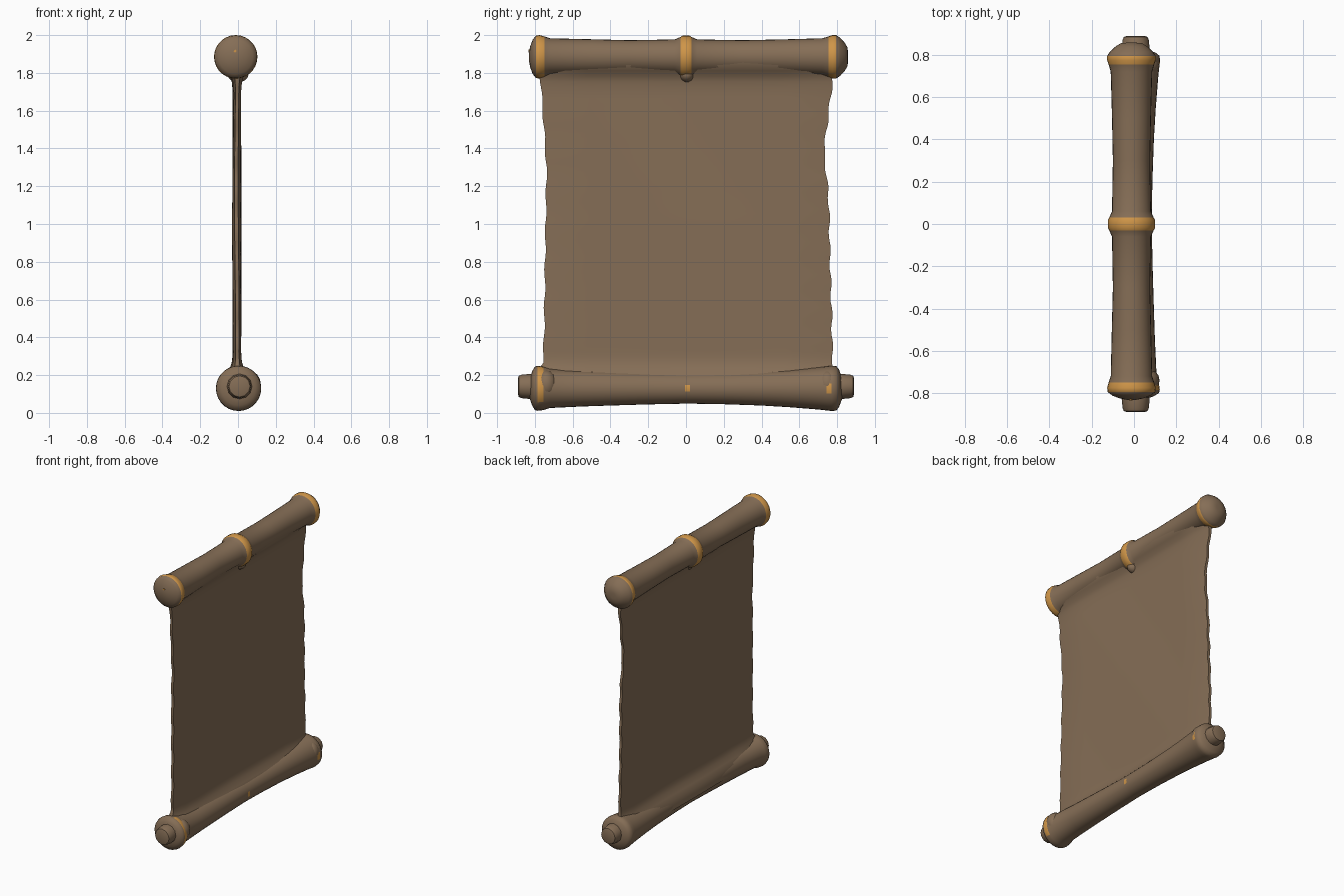
import bpy, bmesh, math
from math import sin, cos, pi

cube = bpy.data.objects.get("Cube")
if cube:
    bpy.data.objects.remove(cube)


def material(name, rgb):
    m = bpy.data.materials.new(name)
    m.use_nodes = True
    m.diffuse_color = (*rgb, 1)
    bsdf = m.node_tree.nodes["Principled BSDF"]
    bsdf.inputs["Base Color"].default_value = (*rgb, 1)
    bsdf.inputs["Roughness"].default_value = 0.8
    return m


BROWN = material("parchment brown", (0.235, 0.155, 0.093))
GOLD = material("band gold", (0.62, 0.30, 0.065))


def loft(name, rings, is_gold=None):
    """Skin a list of closed rings, cap the ends, colour faces by a rule."""
    bm = bmesh.new()
    loops = [[bm.verts.new(p) for p in ring] for ring in rings]
    n = len(loops[0])
    for a, b in zip(loops, loops[1:]):
        for i in range(n):
            j = (i + 1) % n
            bm.faces.new((a[i], a[j], b[j], b[i]))
    bm.faces.new(loops[0])
    bm.faces.new(loops[-1])
    bmesh.ops.recalc_face_normals(bm, faces=bm.faces)
    if is_gold:
        for f in bm.faces:
            f.material_index = int(is_gold(f.calc_center_median()))
    mesh = bpy.data.meshes.new(name)
    bm.to_mesh(mesh)
    bm.free()
    mesh.materials.append(BROWN)
    mesh.materials.append(GOLD)
    obj = bpy.data.objects.new(name, mesh)
    bpy.context.collection.objects.link(obj)
    bpy.ops.object.select_all(action="DESELECT")
    obj.select_set(True)
    bpy.context.view_layer.objects.active = obj
    bpy.ops.object.shade_smooth_by_angle(angle=math.radians(50))
    return obj


def roller(name, x, z, profile, is_gold=None, sides=28):
    """Lathe (y, radius) pairs around an axis along y."""
    rings = [[(x + r * cos(2 * pi * i / sides), y, z + r * sin(2 * pi * i / sides))
              for i in range(sides)] for y, r in profile]
    return loft(name, rings, is_gold)


def interp(points, t):
    for (a, va), (b, vb) in zip(points, points[1:]):
        if t <= b:
            return va + (vb - va) * max(0, (t - a) / (b - a))
    return points[-1][1]


# Top roller with domed ends and three bands
top_profile = [(-.832, .02), (-.825, .055), (-.812, .09), (-.795, .112), (-.775, .115),
               (-.75, .108), (-.72, .098), (-.5, .093), (-.3, .088), (-.06, .092),
               (-.03, .105), (-.018, .112), (.018, .112), (.03, .105), (.06, .092),
               (.3, .088), (.5, .092), (.72, .098), (.755, .108), (.775, .115),
               (.795, .115), (.815, .102), (.84, .075), (.855, .05), (.858, .02)]


def top_gold(c):
    return -.795 < c.y < -.75 or abs(c.y) < .029 or .755 < c.y < .795


roller("top_roller", -.012, 1.885, top_profile, top_gold)

# Small gold fleck on the front end of the top roller
roller("end_fleck", -.015, 1.915, [(-.835, .008), (-.825, .008)], lambda c: True, 4)

# Knot below the middle band
bpy.ops.mesh.primitive_uv_sphere_add(segments=16, ring_count=8, radius=1, location=(0, .005, 1.79))
knot = bpy.context.object
knot.name = "middle_knot"
knot.scale = (.055, .04, .04)
knot.data.materials.append(BROWN)
bpy.ops.object.shade_smooth()

# Bottom roller, waisted in the middle, with worn gold patches
bottom_profile = [(-.825, .06), (-.815, .09), (-.8, .115), (-.785, .119), (-.755, .115),
                  (-.72, .104), (-.55, .096), (-.4, .091), (-.2, .085), (-.005, .081),
                  (.02, .081), (.2, .084), (.4, .091), (.55, .1), (.7, .112),
                  (.745, .117), (.77, .12), (.795, .118), (.81, .1), (.825, .06)]


def bottom_gold(c):
    x, z = c.x, c.z - .13
    if -.785 < c.y < -.755:
        return x > .03 and z > -.08
    patch = abs(z) < .025 and (-.005 < c.y < .02 or (.745 < c.y < .77 and x > 0))
    return patch


roller("bottom_roller", .003, .13, bottom_profile, bottom_gold)

# End knobs of the bottom rod
for side, label in ((-1, "front"), (1, "back")):
    knob = [(side * y, r) for y, r in ((.78, .068), (.83, .066), (.87, .062), (.885, .056), (.89, .04))]
    roller(label + "_knob", .008, .14, knob, sides=12)

# Bulges where the sheet's edge rolls into the bottom roller
for y, label in ((-.74, "front"), (.75, "back")):
    bpy.ops.mesh.primitive_uv_sphere_add(segments=16, ring_count=8, radius=1, location=(.055, y, .15))
    bulge = bpy.context.object
    bulge.name = label + "_roll_bulge"
    bulge.scale = (.066, .06, .075)
    bulge.data.materials.append(BROWN)
    bpy.ops.object.shade_smooth()

# Hanging sheet: flares into both rollers, with ragged side edges
front_edge = [(.1, -.8), (.23, -.785), (.27, -.755), (.5, -.75), (.9, -.745),
              (1.3, -.738), (1.55, -.755), (1.78, -.772), (1.9, -.775)]
back_edge = [(.1, .79), (.3, .775), (.5, .772), (.8, .763), (1.1, .757), (1.25, .745),
             (1.38, .73), (1.48, .742), (1.6, .757), (1.72, .772), (1.9, .785)]
half_thick = [(.1, .085), (.19, .068), (.215, .045), (.25, .027), (.3, .02), (1.0, .022),
              (1.7, .019), (1.77, .026), (1.8, .042), (1.83, .07), (1.9, .08)]
columns = 12
sheet_rings = []
for k in range(61):
    z = .12 + (1.87 - .12) * k / 60
    h = interp(half_thick, z)
    y0 = interp(front_edge, z) + .004 * sin(z * 31)
    y1 = interp(back_edge, z) + .005 * sin(z * 37 + 1)
    ring = []
    for face in (1, -1):
        for i in range(columns + 1):
            u = i / columns if face > 0 else 1 - i / columns
            taper = .45 if i in (0, columns) else 1
            wave = .003 * sin(u * 9 + z * 4)
            ring.append((-.006 + face * h * taper + wave, y0 + (y1 - y0) * u, z))
    sheet_rings.append(ring)
loft("sheet", sheet_rings)
